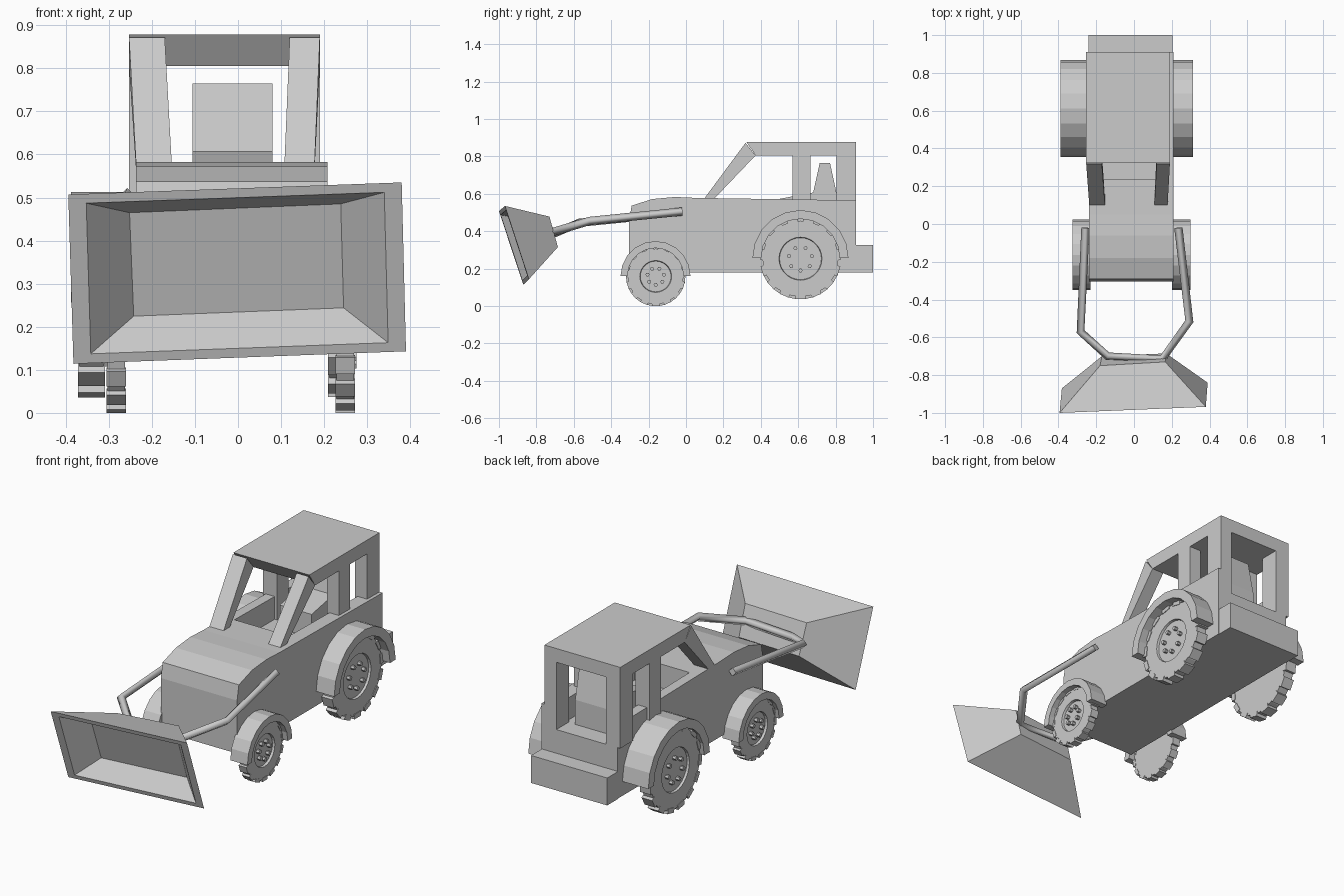
import bpy, bmesh
from math import pi, sin, cos, radians
from mathutils import Vector, Matrix

if "Cube" in bpy.data.objects:
    bpy.data.objects.remove(bpy.data.objects["Cube"])


def finish(name, bm):
    bmesh.ops.recalc_face_normals(bm, faces=bm.faces)
    me = bpy.data.meshes.new(name)
    bm.to_mesh(me)
    bm.free()
    ob = bpy.data.objects.new(name, me)
    bpy.context.collection.objects.link(ob)
    return ob


def prism(name, profile, x0, x1):
    """Extrude a (y, z) outline from x0 to x1."""
    bm = bmesh.new()
    a = [bm.verts.new((x0, y, z)) for y, z in profile]
    b = [bm.verts.new((x1, y, z)) for y, z in profile]
    bm.faces.new(a)
    bm.faces.new(b[::-1])
    n = len(a)
    for i in range(n):
        j = (i + 1) % n
        bm.faces.new((a[i], b[i], b[j], a[j]))
    return finish(name, bm)


def rect(y0, y1, z0, z1):
    return [(y0, z0), (y1, z0), (y1, z1), (y0, z1)]


def wheel(name, x, y, z, r, hub_r, width, side, bolt_ring):
    bm = bmesh.new()
    # tyre with a recessed hub on the outer face
    tyre_r = r * 0.94
    bmesh.ops.create_cone(bm, cap_ends=True, segments=28, radius1=tyre_r,
                          radius2=tyre_r, depth=width * 0.9)
    cap = max(bm.faces, key=lambda f: f.calc_center_median().z)
    bmesh.ops.inset_individual(bm, faces=[cap], thickness=tyre_r - hub_r)
    bmesh.ops.inset_individual(bm, faces=[cap], thickness=0.003, depth=-0.012)
    # tread blocks
    n = 15
    for i in range(n):
        m = (Matrix.Rotation(2 * pi * i / n, 4, 'Z')
             @ Matrix.Translation((r * 0.94, 0, 0))
             @ Matrix.Diagonal((r * 0.12, 2 * pi * r / n * 0.6, width, 1)))
        bmesh.ops.create_cube(bm, size=1, matrix=m)
    # wheel bolts
    for i in range(7):
        a = 2 * pi * i / 7
        p = (bolt_ring * cos(a), bolt_ring * sin(a), width / 2 - 0.007)
        bmesh.ops.create_cone(bm, cap_ends=True, segments=6, radius1=0.011, radius2=0.011,
                              depth=0.022, matrix=Matrix.Translation(p))
    ob = finish(name, bm)
    ob.matrix_world = Matrix.Translation((x, y, z)) @ Matrix.Rotation(side * pi / 2, 4, 'Y')


def fender(name, y, z, r_in, r_out, x0, x1, n=10):
    outer = [(y + r_out * cos(pi * i / n), z + r_out * sin(pi * i / n)) for i in range(n + 1)]
    inner = [(y + r_in * cos(pi * i / n), z + r_in * sin(pi * i / n)) for i in range(n + 1)]
    prism(name, outer + inner[::-1], x0, x1)


# body: hood and tub in one outline, hollowed for the cab
body = prism("body", [(-0.305, 0.18), (0.91, 0.18), (0.91, 0.565), (0.05, 0.578), (-0.06, 0.583),
                      (-0.18, 0.572), (-0.29, 0.537), (-0.305, 0.46)], -0.237, 0.208)
cutter = prism("cab_cutter", rect(0.235, 1.1, 0.45, 0.7), -0.185, 0.135)
cutter.hide_render = True
cutter.hide_set(True)
cut = body.modifiers.new("hollow", 'BOOLEAN')
cut.object = cutter
cut.operation = 'DIFFERENCE'
cut.solver = 'EXACT'
prism("rear_weight", rect(0.91, 1.0, 0.18, 0.325), -0.24, 0.205)

# seat
prism("seat", [(0.5, 0.44), (0.5, 0.573), (0.68, 0.607), (0.715, 0.765), (0.77, 0.765),
               (0.81, 0.58), (0.81, 0.44)], -0.106, 0.08)

# cab roof and pillars
prism("cab_roof", [(0.372, 0.805), (0.91, 0.805), (0.91, 0.878), (0.323, 0.878)], -0.253, 0.19)
for side, x0, x1, lean in (("left", -0.253, -0.17, 0.02), ("right", 0.12, 0.19, -0.015)):
    front = prism("front_pillar_" + side,
                  [(0.318, 0.872), (0.372, 0.805), (0.09, 0.51), (0.05, 0.51)], x0, x1)
    for v in front.data.vertices:
        if v.co.z < 0.6:
            v.co.x += lean
    prism("middle_pillar_" + side, rect(0.57, 0.665, 0.45, 0.81), x0, x1)
    prism("rear_pillar_" + side, rect(0.805, 0.91, 0.45, 0.81), x0, x1)

# wheels and fenders
for side, s, fx, rx, f0, f1, r0, r1 in (
        ("left", -1, -0.283, -0.34, -0.325, -0.23, -0.388, -0.23),
        ("right", 1, 0.249, 0.24, 0.2, 0.3, 0.2, 0.313)):
    wheel("front_wheel_" + side, fx, -0.162, 0.158, 0.158, 0.085, 0.045, s, 0.045)
    wheel("rear_wheel_" + side, rx, 0.612, 0.253, 0.216, 0.115, 0.062, s, 0.063)
    fender("front_fender_" + side, -0.163, 0.16, 0.15, 0.187, f0, f1)
    fender("rear_fender_" + side, 0.612, 0.256, 0.21, 0.257, r0, r1)

# loader arms: one square bar bent around the front
curve = bpy.data.curves.new("loader_arms", 'CURVE')
curve.dimensions = '3D'
curve.bevel_depth = 0.022
curve.bevel_resolution = 0
curve.use_fill_caps = True
path = [(-0.257, -0.02, 0.5), (-0.283, -0.57, 0.445), (-0.14, -0.7, 0.39),
        (0.15, -0.715, 0.395), (0.293, -0.515, 0.455), (0.235, -0.02, 0.505)]
spline = curve.splines.new('POLY')
spline.points.add(len(path) - 1)
for pt, co in zip(spline.points, path):
    pt.co = (*co, 1)
bpy.context.collection.objects.link(bpy.data.objects.new("loader_arms", curve))

# bucket: thick-walled hopper (corners run top left, top right, bottom right, bottom left)
rim = [Vector(c) for c in ((-0.394, -1.0, 0.507), (0.38, -0.968, 0.535),
                           (0.39, -0.84, 0.143), (-0.382, -0.87, 0.114))]
back = [Vector(c) for c in ((-0.18, -0.75, 0.46), (0.165, -0.73, 0.478),
                            (0.17, -0.685, 0.315), (-0.17, -0.70, 0.3))]


def on_rim(u, v):
    return rim[0].lerp(rim[1], u).lerp(rim[3].lerp(rim[2], u), v)


lip = [on_rim(u, v) for u, v in ((0.053, 0.055), (0.947, 0.055), (0.947, 0.945), (0.053, 0.945))]
pit = [p + 0.47 * (b - r) for p, b, r in zip(lip, back, rim)]
bm = bmesh.new()
rings = [[bm.verts.new(c) for c in ring] for ring in (back, rim, lip, pit)]
for a, b in zip(rings, rings[1:]):
    for i in range(4):
        j = (i + 1) % 4
        bm.faces.new((a[i], a[j], b[j], b[i]))
bm.faces.new(rings[0])
bm.faces.new(rings[3])
finish("bucket", bm)
